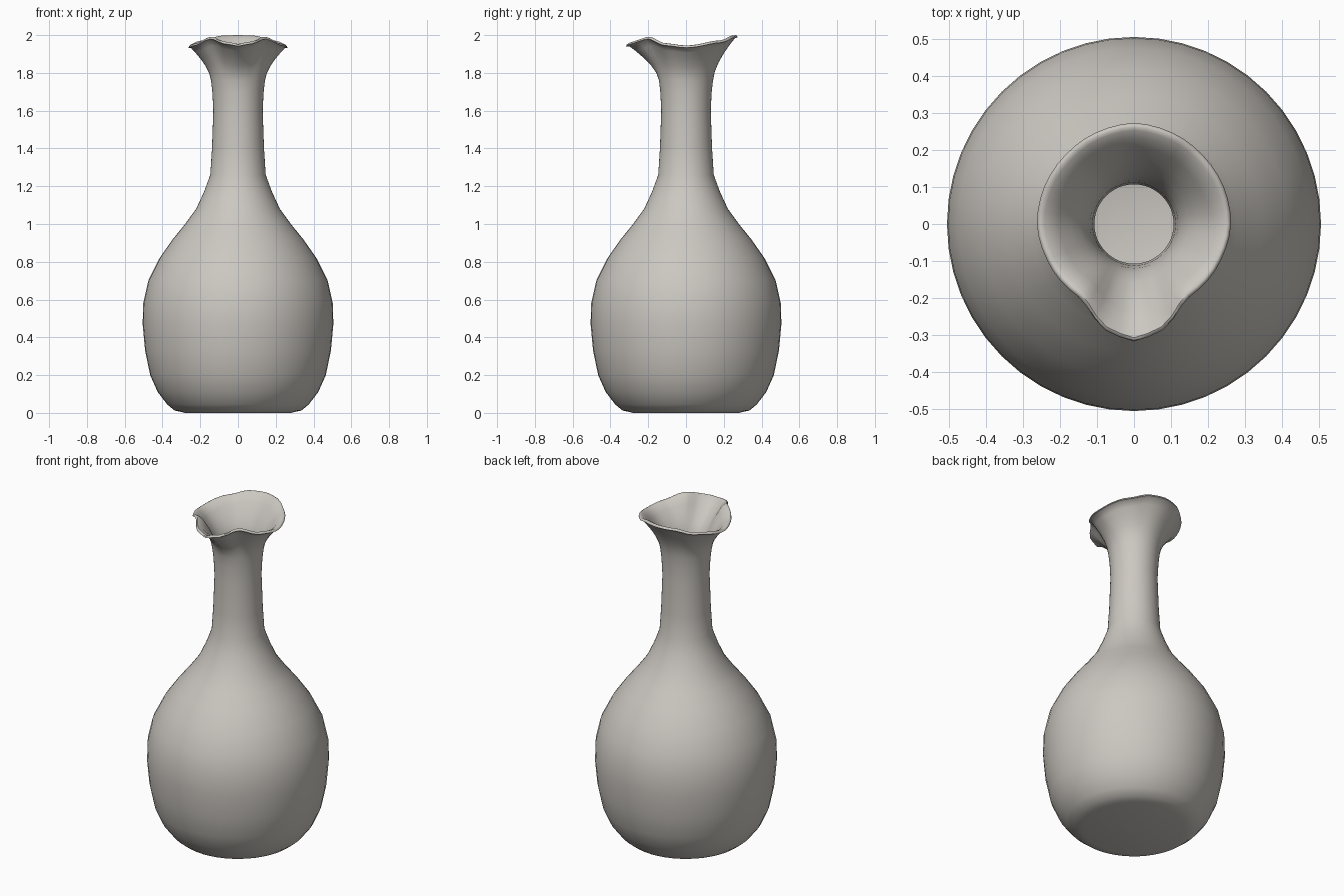
import bpy, bmesh, math

if "Cube" in bpy.data.objects:
    bpy.data.objects.remove(bpy.data.objects["Cube"])

SEG = 48
WALL = 0.024

# body and neck profile (radius, height)
BODY = [(0.30, 0.005), (0.335, 0.012), (0.375, 0.045), (0.425, 0.11), (0.465, 0.2), (0.492, 0.33), (0.505, 0.47),
        (0.502, 0.58), (0.475, 0.7), (0.415, 0.82), (0.345, 0.92), (0.28, 1.0),
        (0.222, 1.08), (0.18, 1.17), (0.147, 1.26), (0.138, 1.4), (0.131, 1.6), (0.136, 1.7)]
# wavy rim: (degrees from the pouring lip, radius, height)
RIM = [(0, 0.317, 1.953), (12, 0.302, 1.965), (35, 0.247, 1.992), (66, 0.254, 1.956),
       (90, 0.262, 1.945), (135, 0.263, 1.972), (160, 0.268, 1.997), (180, 0.273, 2.0)]
NECK_R, NECK_Z = 0.143, 1.76


def rim_at(deg):
    for (a0, r0, z0), (a1, r1, z1) in zip(RIM, RIM[1:]):
        if deg <= a1:
            t = (deg - a0) / (a1 - a0)
            e = t * t * (3 - 2 * t)
            return r0 + (r1 - r0) * (t + e) / 2, z0 + (z1 - z0) * e
    return RIM[-1][1:]


bm = bmesh.new()


def ring(fn):
    verts = []
    for i in range(SEG):
        deg = 360 * i / SEG
        r, z = fn(min(deg, 360 - deg))
        a = math.radians(deg - 90)
        verts.append(bm.verts.new((r * math.cos(a), r * math.sin(a), z)))
    return verts


def flare(s, dr=0.0, dz=0.0):
    def fn(deg):
        R, Z = rim_at(deg)
        return NECK_R + (R - NECK_R) * s ** 1.6 + dr, NECK_Z + (Z - NECK_Z) * s + dz
    return ring(fn)


STEPS = (0, 0.2, 0.4, 0.6, 0.8, 0.93)
rings = [ring(lambda d, p=p: p) for p in BODY]                     # outer wall
rings += [flare(s) for s in STEPS]                                 # outer flare
rings += [flare(1, 0, -0.012), flare(1, -0.003, -0.003), flare(1, -0.010, 0),
          flare(1, -0.020, -0.005)]                                # rounded lip
rings += [flare(s, -WALL) for s in reversed(STEPS)]                # inner flare
rings += [ring(lambda d, p=p: (p[0] - WALL, max(p[1], 0.035)))
          for p in reversed(BODY[3:])]                             # inner wall
rings.append(ring(lambda d: (0.33, 0.04)))

for a, b in zip(rings, rings[1:]):
    for i in range(SEG):
        j = (i + 1) % SEG
        bm.faces.new((a[i], a[j], b[j], b[i]))

# underside and inner floor
foot = ring(lambda d: (0.28, 0.0))
for i in range(SEG):
    j = (i + 1) % SEG
    bm.faces.new((foot[i], foot[j], rings[0][j], rings[0][i]))
bm.faces.new(list(reversed(foot)))
bm.faces.new(rings[-1])
bmesh.ops.recalc_face_normals(bm, faces=bm.faces)

mesh = bpy.data.meshes.new("vase")
bm.to_mesh(mesh)
bm.free()
vase = bpy.data.objects.new("vase", mesh)
bpy.context.collection.objects.link(vase)

clay = bpy.data.materials.new("warm grey ceramic")
clay.diffuse_color = (0.6, 0.57, 0.53, 1)
clay.use_nodes = True
clay.node_tree.nodes["Principled BSDF"].inputs["Base Color"].default_value = clay.diffuse_color
mesh.materials.append(clay)

bpy.context.view_layer.objects.active = vase
vase.select_set(True)
bpy.ops.object.shade_smooth_by_angle(angle=math.radians(50))
